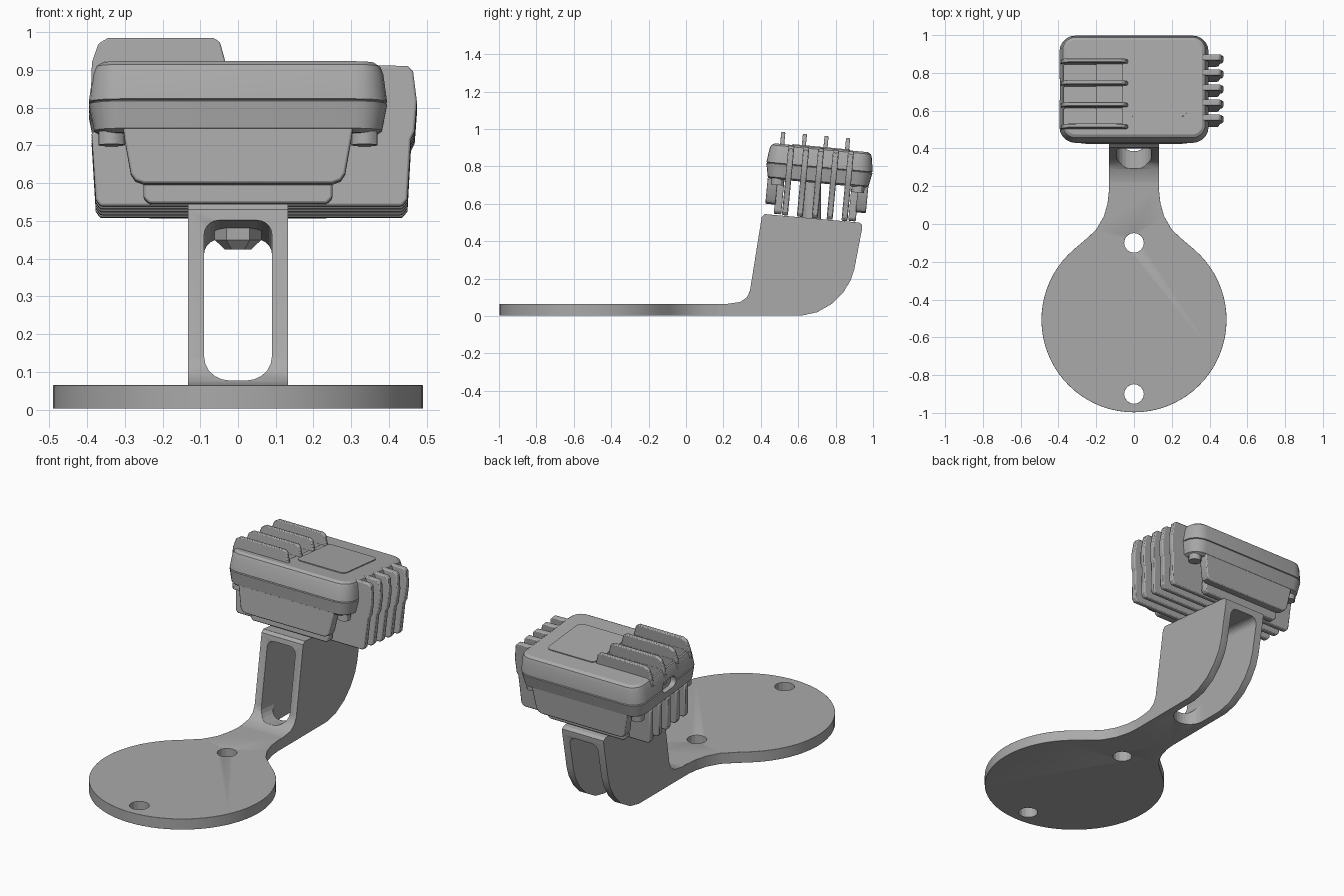
import bpy, bmesh, math
from mathutils import Matrix, Vector

if "Cube" in bpy.data.objects:
    bpy.data.objects.remove(bpy.data.objects["Cube"])

grey = bpy.data.materials.new("mid_grey")
grey.diffuse_color = (0.4, 0.4, 0.4, 1)
grey.use_nodes = True
grey.node_tree.nodes["Principled BSDF"].inputs["Base Color"].default_value = grey.diffuse_color
HEAD = Matrix.Translation((0, 0.715, 0.81)) @ Matrix.Rotation(math.radians(-5.4), 4, 'X')


def loft(name, rings, matrix=None, bevel=0.0, helper=False):
    """Skin a list of equal-length rings of 3D points and cap both ends."""
    bm = bmesh.new()
    loops = [[bm.verts.new(p) for p in ring] for ring in rings]
    n = len(loops[0])
    for a, b in zip(loops, loops[1:]):
        for i in range(n):
            bm.faces.new((a[i], a[(i + 1) % n], b[(i + 1) % n], b[i]))
    bm.faces.new(loops[0])
    bm.faces.new(loops[-1])
    bmesh.ops.recalc_face_normals(bm, faces=bm.faces)
    mesh = bpy.data.meshes.new(name)
    bm.to_mesh(mesh)
    bm.free()
    mesh.materials.append(grey)
    ob = bpy.data.objects.new(name, mesh)
    bpy.context.collection.objects.link(ob)
    if matrix:
        ob.matrix_world = matrix
    ob.hide_render = ob.hide_viewport = helper
    if bevel:
        add_bevel(ob, bevel)
    if not helper:
        bpy.context.view_layer.objects.active = ob
        bpy.ops.object.select_all(action='DESELECT')
        ob.select_set(True)
        bpy.ops.object.shade_smooth_by_angle(angle=math.radians(30))
    return ob


def add_bevel(ob, width):
    m = ob.modifiers.new("Bevel", 'BEVEL')
    m.width, m.segments, m.limit_method = width, 2, 'ANGLE'
    m.angle_limit = math.radians(40)


def cut(ob, cutter):
    m = ob.modifiers.new("Cut", 'BOOLEAN')
    m.operation, m.solver, m.object = 'DIFFERENCE', 'EXACT', cutter


def along_x(pts, a, b):
    return [[(x, y, z) for y, z in pts] for x in (a, b)]


def along_y(pts, a, b, drop=0.0):
    return [[(x, y, z - drop * y) for x, z in pts] for y in (a, b)]


def along_z(pts, a, b):
    return [[(x, y, z) for x, y in pts] for z in (a, b)]


def arc(cx, cy, r, a0, a1, n):
    return [(cx + r * math.cos(math.radians(a0 + (a1 - a0) * i / n)),
             cy + r * math.sin(math.radians(a0 + (a1 - a0) * i / n))) for i in range(n + 1)]


def circle(cx, cy, r, n):
    return arc(cx, cy, r, 0, 360, n)[:-1]


def round_rect(x0, x1, y0, y1, r, r_top=None, n=5):
    t = r_top or r
    return (arc(x1 - t, y1 - t, t, 0, 90, n) + arc(x0 + t, y1 - t, t, 90, 180, n)
            + arc(x0 + r, y0 + r, r, 180, 270, n) + arc(x1 - r, y0 + r, r, 270, 360, n))


# Base: round plate with a neck, and two screw holes
neck = [(0.13, 0.3), (0.13, 0.2), (0.14, 0.11), (0.16, 0.04), (0.2, -0.03), (0.26, -0.085)]
outline = neck + arc(0, -0.507, 0.49, 49, -229, 56) + [(-x, y) for x, y in reversed(neck)]
base = loft("base_plate", along_z(outline, 0.003, 0.065))
for y in (-0.1, -0.9):
    cut(base, loft("base_hole_cutter", along_z(circle(0, y, 0.052, 16), -0.1, 0.2), helper=True))
add_bevel(base, 0.006)

# Stand: side profile, hollowed by a front window and a bottom slot
side = [(0.15, 0.003), (0.15, 0.062), (0.22, 0.065), (0.29, 0.075), (0.325, 0.1), (0.342, 0.135),
        (0.405, 0.53), (0.42, 0.545), (0.925, 0.5), (0.942, 0.488), (0.94, 0.46), (0.9, 0.25),
        (0.88, 0.19), (0.84, 0.125), (0.78, 0.065), (0.7, 0.02), (0.62, 0.003)]
stand = loft("stand", along_x(side, -0.133, 0.133))
window = round_rect(-0.09, 0.09, 0.105, 0.54, 0.07, 0.04)
cut(stand, loft("window_cutter", along_y(window, 0.2, 1.2, 0.095), helper=True))
slot = arc(0, 0.475, 0.0895, 180, 360, 14) + [(0.0895, 1.3), (-0.0895, 1.3)]
cut(stand, loft("slot_cutter", along_z(slot, -0.1, 0.3), helper=True))
add_bevel(stand, 0.005)

# Bolt through the stand top with a hex nut below
loft("bolt_post", along_z(circle(0, 0.67, 0.052, 20), 0.48, 0.74))
loft("hex_nut", [[(x, y, z) for x, y in circle(0, 0.67, r, 6)]
                 for r, z in ((0.035, 0.425), (0.062, 0.45), (0.062, 0.5))])

# Head body: rounded box with a seam line
sections = [(-0.1, 0.03), (-0.09, 0.014), (-0.019, 0), (-0.016, 0.007), (-0.013, 0),
            (0.06, 0.01), (0.08, 0.018), (0.09, 0.034)]
body = loft("head_body", [[(x, y, w) for x, y in round_rect(
    -0.395 + i, 0.395 - i, -0.285 + i, 0.285 - i, 0.085 - i)] for w, i in sections], HEAD)
RIBS = (-0.21, -0.094, 0.022, 0.138)
for a, b in zip(RIBS, RIBS[1:]):
    for x0, x1, floor in ((-0.37, -0.2, 0.04), (-0.201, -0.06, 0.06)):
        pocket = round_rect(x0, x1, a + 0.012, b - 0.012, 0.004, n=1)
        cut(body, loft("pocket_cutter", along_z(pocket, floor, 0.2), HEAD, helper=True))
port = round_rect(-0.06, 0.06, -0.045, 0.02, 0.03)
cut(body, loft("port_cutter", along_x(port, -0.5, -0.36), HEAD, helper=True))

# Raised panel on the head top
loft("top_panel", along_z(round_rect(-0.03, 0.28, -0.155, 0.155, 0.03), 0.085, 0.095), HEAD)

# Upright ribs on the top left
rib = [(-0.39, 0.0), (-0.387, 0.09), (-0.37, 0.14), (-0.345, 0.155), (-0.065, 0.155),
       (-0.048, 0.145), (-0.03, 0.08), (-0.03, 0.03)]
for v in RIBS:
    loft("top_rib", along_y(rib, v - 0.011, v + 0.011), HEAD, 0.005)

# Cooling fins: wide below the head and standing out on the right
fin = [(0.3, 0.088), (0.45, 0.085), (0.464, 0.07), (0.474, -0.01), (0.468, -0.09), (0.458, -0.11),
       (0.449, -0.27), (0.435, -0.288), (-0.365, -0.288), (-0.377, -0.27), (-0.388, -0.09), (0.3, -0.09)]
for i in range(-2, 3):
    loft("cooling_fin", along_y(fin, i * 0.08 - 0.016, i * 0.08 + 0.016), HEAD, 0.006)

# Front and back skirts, each with a narrower plate behind
skirt = [(0.305, -0.08), (0.3, -0.12), (0.284, -0.21), (0.272, -0.228), (0.25, -0.236)]
plate = [(0.25, -0.08), (0.25, -0.27), (0.235, -0.285)]
for s, place in ((-1, "front"), (1, "back")):
    for part, half, a, b in (("skirt", skirt, 0.215, 0.27), ("plate", plate, 0.18, 0.22)):
        pts = half + [(-x, z) for x, z in reversed(half)]
        loft(f"{place}_{part}", along_y(pts, s * a, s * b), HEAD, 0.006)

# Corner screw bosses under the head
for x in (-0.335, 0.335):
    for v in (-0.215, 0.215):
        loft("screw_boss", along_z(circle(x, v, 0.035, 12), -0.13, -0.08), HEAD)
